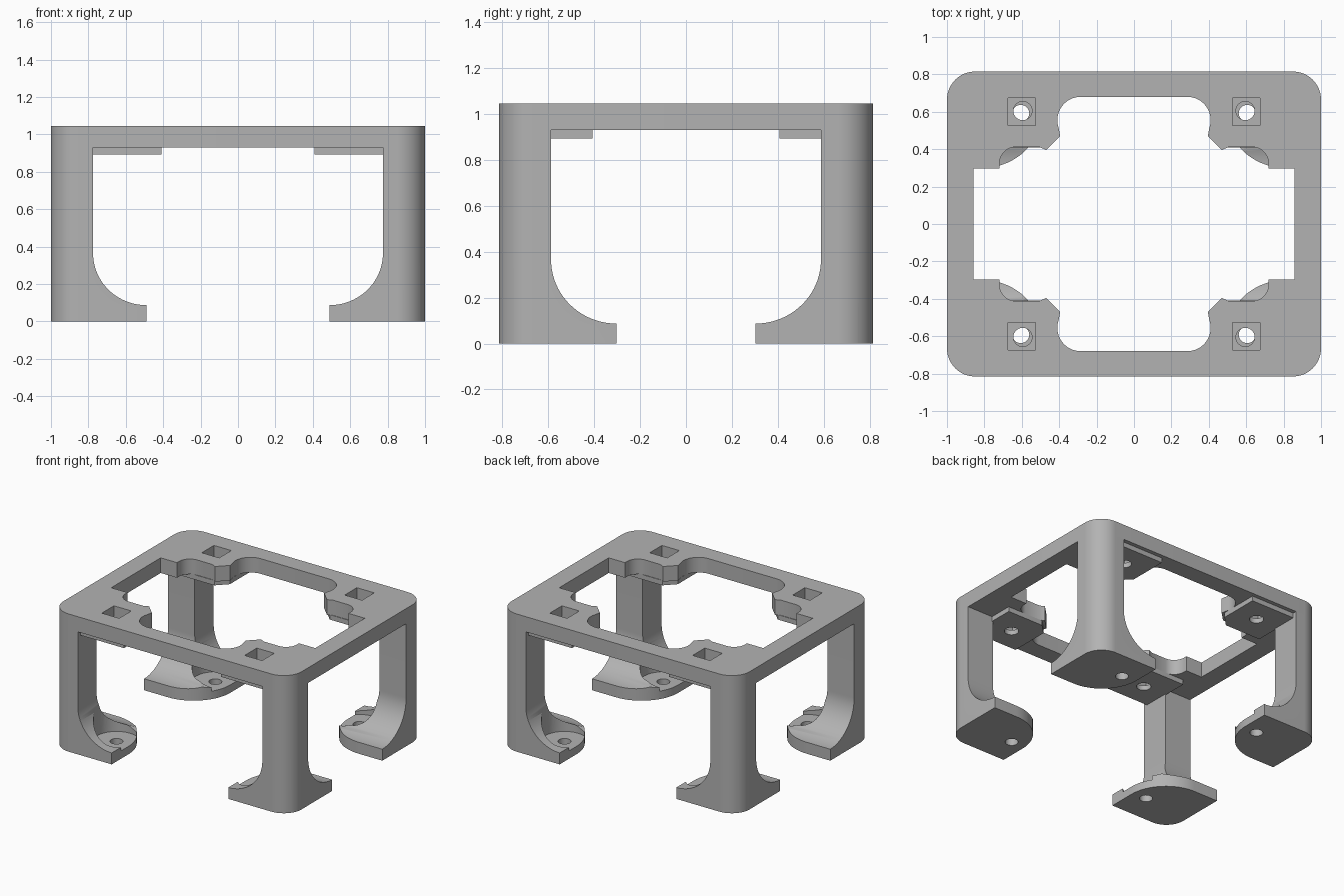
import bpy, bmesh, math
from mathutils import Matrix

cube = bpy.data.objects.get("Cube")
if cube:
    bpy.data.objects.remove(cube, do_unlink=True)

grey = bpy.data.materials.new("matte grey")
grey.use_nodes = True
COLOUR = (0.45, 0.45, 0.45, 1)
grey.diffuse_color = COLOUR
grey.node_tree.nodes["Principled BSDF"].inputs["Base Color"].default_value = COLOUR

# Overall sizes
HX, HY, TOP, UNDER = 1.0, 0.815, 1.045, 0.93
POST_X, POST_Y = 0.775, 0.588
FOOT_X, FOOT_Y, FOOT_Z = 0.49, 0.302, 0.087
FLARE_TOP = 0.365
PEG = 0.6


def arc(cx, cy, rx, ry, a0, a1, n=16):
    angles = [math.radians(a0 + (a1 - a0) * i / n) for i in range(n + 1)]
    return [(cx + rx * math.cos(a), cy + ry * math.sin(a)) for a in angles]


def prism(name, points, low, high, axis="z"):
    """Extrude a 2D outline along an axis; x takes (y, z) and y takes (x, z)."""
    place = {"x": lambda a, b, h: (h, a, b),
             "y": lambda a, b, h: (a, h, b),
             "z": lambda a, b, h: (a, b, h)}[axis]
    bm = bmesh.new()
    face = bm.faces.new([bm.verts.new(place(a, b, low)) for a, b in points])
    ext = bmesh.ops.extrude_face_region(bm, geom=[face])
    shift = place(0, 0, high - low)
    bmesh.ops.translate(bm, vec=shift, verts=[v for v in ext["geom"] if isinstance(v, bmesh.types.BMVert)])
    bmesh.ops.recalc_face_normals(bm, faces=bm.faces)
    mesh = bpy.data.meshes.new(name)
    bm.to_mesh(mesh)
    bm.free()
    mesh.materials.append(grey)
    obj = bpy.data.objects.new(name, mesh)
    bpy.context.collection.objects.link(obj)
    return obj


def cylinder(x, y, r, low, high):
    return prism("cutter", arc(x, y, r, r, 0, 360, 32)[:-1], low, high)


def box(x, y, half, low, high):
    return prism("cutter", [(x - half, y - half), (x + half, y - half),
                            (x + half, y + half), (x - half, y + half)], low, high)


def bake(obj):
    graph = bpy.context.evaluated_depsgraph_get()
    mesh = bpy.data.meshes.new_from_object(obj.evaluated_get(graph))
    obj.modifiers.clear()
    obj.data = mesh


def cut(obj, tool, operation="DIFFERENCE"):
    mod = obj.modifiers.new("cut", "BOOLEAN")
    mod.operation, mod.solver, mod.object = operation, "EXACT", tool
    bake(obj)
    bpy.data.objects.remove(tool, do_unlink=True)


def four_corners(obj):
    mod = obj.modifiers.new("mirror", "MIRROR")
    mod.use_axis = (True, True, False)
    mod.use_mirror_merge = False
    bake(obj)


def mirror_outline(quarter):
    """Close a quarter outline running from the y axis to the x axis."""
    right = quarter + [(x, -y) for x, y in reversed(quarter)]
    return right + [(-x, y) for x, y in reversed(right)]


def finish(obj):
    bpy.ops.object.select_all(action="DESELECT")
    obj.select_set(True)
    bpy.context.view_layer.objects.active = obj
    bpy.ops.object.shade_smooth_by_angle(angle=math.radians(30))


# Top plate with its shaped opening and four square sockets
outer = arc(HX - 0.15, HY - 0.15, 0.15, 0.15, 90, 0)
plate = prism("top_plate", mirror_outline(outer), UNDER, TOP)
opening = (arc(0.285, 0.555, 0.125, 0.125, 90, -20)
           + [(0.395, 0.47), (0.47, 0.395), (0.505, 0.412)]
           + arc(0.63, 0.322, 0.09, 0.09, 90, 0)
           + [(0.72, 0.297), (0.857, 0.297)])
cut(plate, prism("cutter", mirror_outline(opening), UNDER - 0.1, TOP + 0.1))
for sx in (-1, 1):
    for sy in (-1, 1):
        cut(plate, box(sx * PEG, sy * PEG, 0.073, UNDER - 0.1, TOP + 0.1))
finish(plate)

# Thin drilled tabs that floor the sockets
IN, OUT, CH = 0.408, 0.785, 0.485
tabs = prism("socket_tabs", [(CH, IN), (OUT, IN), (OUT, OUT), (IN, OUT), (IN, CH)], 0.893, UNDER)
cut(tabs, cylinder(0.595, 0.605, 0.05, 0.8, 1))
four_corners(tabs)
finish(tabs)


# Legs: two flared profiles crossed, trimmed to a rounded footprint
def flare(post, foot, edge):
    curve = arc(foot, FLARE_TOP, post - foot, FLARE_TOP - FOOT_Z, 0, -90, 20)
    return [(edge, UNDER), (post, UNDER)] + curve + [(foot, 0), (edge, 0)]


legs = prism("legs", flare(POST_X, FOOT_X, HX + 0.1), 0.1, 1.2, "y")
cut(legs, prism("cutter", flare(POST_Y, FOOT_Y, HY + 0.1), 0.1, 1.3, "x"), "INTERSECT")
footprint = (outer + [(HX, FOOT_Y)]
             + arc(FOOT_X + 0.31, FOOT_Y + 0.31, 0.31, 0.31, 270, 180)
             + [(FOOT_X, HY)])
cut(legs, prism("cutter", footprint, -0.1, 1.2), "INTERSECT")

# Screw holes with a round recess sunk into each foot
cut(legs, cylinder(0.605, 0.592, 0.16, 0.06, 0.5))
cut(legs, cylinder(0.605, 0.592, 0.045, -0.1, 0.5))
four_corners(legs)
finish(legs)
